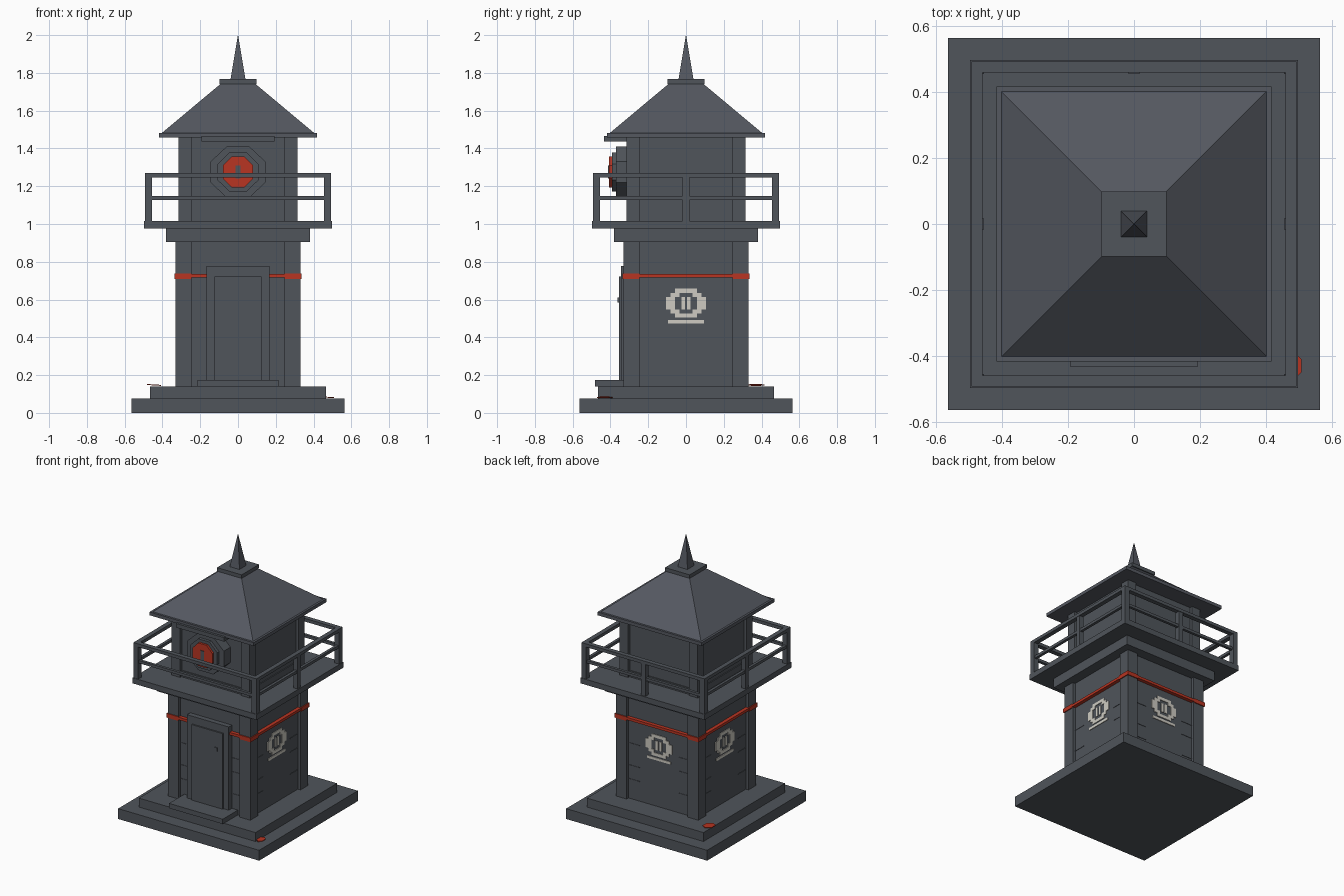
import bpy, bmesh
from math import pi, cos, sin
from mathutils import Matrix, Vector

cube = bpy.data.objects.get("Cube")
if cube:
    bpy.data.objects.remove(cube, do_unlink=True)


def material(name, rgb):
    m = bpy.data.materials.new(name)
    m.use_nodes = True
    m.diffuse_color = (*rgb, 1)
    bsdf = next(n for n in m.node_tree.nodes if n.type == 'BSDF_PRINCIPLED')
    bsdf.inputs["Base Color"].default_value = (*rgb, 1)
    return m


stone = material("slate grey", (0.08, 0.09, 0.104))
roof_grey = material("roof grey", (0.09, 0.098, 0.118))
red = material("signal red", (0.48, 0.035, 0.016))
chalk = material("chalk white", (0.62, 0.6, 0.54))


def finish(name, bm, mat, turn=0):
    """Store a mesh, turned by quarter turns around the tower axis."""
    bm.transform(Matrix.Rotation(turn * pi / 2, 4, 'Z'))
    bmesh.ops.recalc_face_normals(bm, faces=bm.faces)
    mesh = bpy.data.meshes.new(name)
    bm.to_mesh(mesh)
    bm.free()
    mesh.materials.append(mat)
    ob = bpy.data.objects.new(name, mesh)
    bpy.context.collection.objects.link(ob)
    return ob


def add_box(bm, x, y, z):
    size = Matrix.Diagonal((x[1] - x[0], y[1] - y[0], z[1] - z[0], 1))
    centre = Vector((sum(x), sum(y), sum(z))) / 2
    bmesh.ops.create_cube(bm, size=1, matrix=Matrix.Translation(centre) @ size)


def box(name, x, y, z, mat=stone, turn=0):
    bm = bmesh.new()
    add_box(bm, x, y, z)
    return finish(name, bm, mat, turn)


def slab(name, half, z0, z1, mat=stone):
    return box(name, (-half, half), (-half, half), (z0, z1), mat)


def pyramid(name, low, high, z0, z1, mat):
    bm = bmesh.new()
    bmesh.ops.create_cone(bm, cap_ends=True, segments=4, radius1=low * 2 ** 0.5,
                          radius2=high * 2 ** 0.5, depth=z1 - z0)
    bm.transform(Matrix.Translation((0, 0, (z0 + z1) / 2)) @ Matrix.Rotation(pi / 4, 4, 'Z'))
    return finish(name, bm, mat)


def octagon(name, rx, rz, y0, y1, mat):
    """Eight-sided plate on the front, facing -y."""
    bm = bmesh.new()
    bmesh.ops.create_cone(bm, cap_ends=True, segments=8, radius1=1, radius2=1, depth=1)
    grow = 1 / cos(pi / 8)
    bm.transform(Matrix.Translation((0, (y0 + y1) / 2, 1.275))
                 @ Matrix.Diagonal((rx * grow, y1 - y0, rz * grow, 1))
                 @ Matrix.Rotation(pi / 2, 4, 'X') @ Matrix.Rotation(pi / 8, 4, 'Z'))
    return finish(name, bm, mat)


# Stepped base and door step
slab("base_slab", 0.565, 0, 0.075)
slab("base_step", 0.467, 0.075, 0.14)
box("door_step", (-0.215, 0.215), (-0.482, -0.3), (0.14, 0.175))

# Tower body and upper room
slab("tower_wall", 0.308, 0.14, 0.905)
slab("collar", 0.382, 0.905, 0.975)
slab("balcony_floor", 0.497, 0.975, 1.015)
slab("upper_room", 0.293, 1.015, 1.46)

# Parts repeated at every corner and side; turn 0 is the front
for turn in range(4):
    box("tower_post", (0.245, 0.33), (-0.33, -0.245), (0.14, 0.905), turn=turn)
    box("upper_post", (0.245, 0.314), (-0.314, -0.245), (1.015, 1.46), turn=turn)
    box("upper_skirting", (-0.245, 0.245), (-0.3, -0.28), (1.015, 1.06), turn=turn)
    box("railing_post", (0.455, 0.493), (-0.493, -0.455), (1.015, 1.25), turn=turn)
    box("top_rail", (-0.493, 0.493), (-0.493, -0.46), (1.247, 1.27), turn=turn)
    box("middle_rail", (-0.46, 0.46), (-0.486, -0.466), (1.128, 1.148), turn=turn)
    box("band_corner", (0.247, 0.337), (-0.337, -0.247), (0.709, 0.739), red, turn)
    # Thin board joints on the wall panels
    bm = bmesh.new()
    for i, z in enumerate((0.28, 0.41, 0.54)):
        for x in (-0.2, 0.2):
            z_line = z + 0.03 * (i % 2) * (1 if x > 0 else -1)
            add_box(bm, (x - 0.045, x + 0.045), (-0.311, -0.306), (z_line, z_line + 0.004))
    finish("board_joints", bm, stone, turn)
    if turn:
        box("middle_railing_post", (-0.018, 0.018), (-0.49, -0.456), (1.015, 1.25), turn=turn)
        box("band", (-0.247, 0.247), (-0.334, -0.3), (0.716, 0.735), red, turn)
    else:
        for x in ((-0.247, -0.16), (0.16, 0.247)):
            box("band", x, (-0.334, -0.3), (0.716, 0.735), red)

# Door
box("door_frame", (-0.167, 0.167), (-0.345, -0.3), (0.175, 0.778))
box("door", (-0.125, 0.125), (-0.355, -0.34), (0.175, 0.722))
box("door_handle", (0.06, 0.085), (-0.362, -0.35), (0.585, 0.61))

# Round sign on the three walls without the door
rows = ("..#####..",
        ".##...##.",
        "##..#..##",
        "##..#..##",
        "##..#..##",
        ".##...##.",
        "..#####..")
cell_x, cell_z = 0.0236, 0.022
for turn in (1, 2, 3):
    bm = bmesh.new()
    for r, row in enumerate(rows):
        top = 0.658 - r * cell_z
        for c, mark in enumerate(row):
            if mark == "#":
                x = (c - 4.5) * cell_x
                # the middle mark is a pair of narrow bars
                if c == 4 and 1 < r < 5:
                    add_box(bm, (-0.024, -0.006), (-0.313, -0.305), (top - cell_z, top))
                    add_box(bm, (0.006, 0.024), (-0.313, -0.305), (top - cell_z, top))
                else:
                    add_box(bm, (x, x + cell_x), (-0.313, -0.305), (top - cell_z, top))
    add_box(bm, (-0.095, 0.095), (-0.313, -0.305), (0.474, 0.492))
    finish("wall_sign", bm, chalk, turn)

# Signal lamp and its hood
octagon("lamp_housing", 0.145, 0.135, -0.37, -0.28, stone)
octagon("lamp_ring", 0.108, 0.104, -0.392, -0.36, stone)
octagon("lamp_lens", 0.08, 0.083, -0.408, -0.38, red)
box("lamp_slot", (-0.014, 0.014), (-0.412, -0.4), (1.24, 1.31))
box("lamp_hood", (-0.193, 0.193), (-0.434, -0.29), (1.437, 1.466))

# Roof, cap and spike
slab("eave", 0.417, 1.459, 1.483, roof_grey)
pyramid("roof", 0.402, 0.088, 1.483, 1.745, roof_grey)
slab("roof_cap", 0.099, 1.742, 1.768)
pyramid("spike", 0.039, 0.0005, 1.768, 2.0, roof_grey)


# Fallen red scraps on the base
def scrap(name, x, y, z, rx, ry):
    bm = bmesh.new()
    bmesh.ops.create_cone(bm, cap_ends=True, segments=6, radius1=1, radius2=1, depth=1)
    bm.transform(Matrix.Translation((x, y, z)) @ Matrix.Rotation(0.06, 4, 'Y')
                 @ Matrix.Diagonal((rx, ry, 0.005, 1)))
    finish(name, bm, red)


scrap("back_scrap", -0.445, 0.37, 0.148, 0.042, 0.045)
scrap("front_scrap", 0.487, -0.43, 0.082, 0.024, 0.04)
